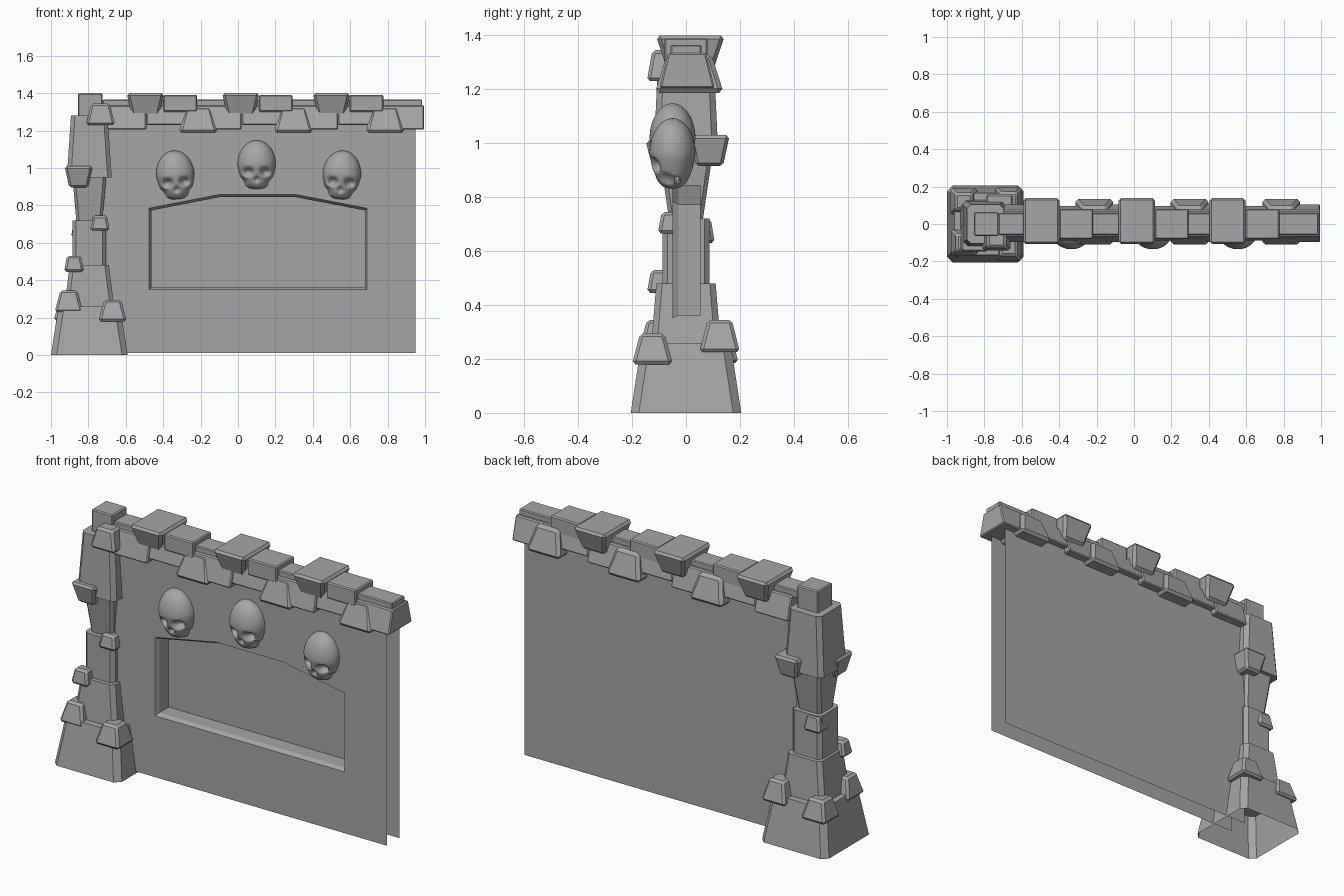
import bpy, bmesh, math
from mathutils import Vector

cube = bpy.data.objects.get("Cube")
if cube:
    bpy.data.objects.remove(cube)

stone = bpy.data.materials.new("grey_stone")
stone.use_nodes = True
stone.diffuse_color = (0.38, 0.38, 0.38, 1)
stone.node_tree.nodes["Principled BSDF"].inputs["Base Color"].default_value = (0.38, 0.38, 0.38, 1)


def finish(name, bm, normals=True):
    """Turn a bmesh into a stone object."""
    if normals:
        bmesh.ops.recalc_face_normals(bm, faces=bm.faces)
    mesh = bpy.data.meshes.new(name)
    bm.to_mesh(mesh)
    bm.free()
    mesh.materials.append(stone)
    obj = bpy.data.objects.new(name, mesh)
    bpy.context.collection.objects.link(obj)
    return obj


def bridge(bm, a, b):
    """Quads between two closed loops of vertices."""
    for i in range(len(a)):
        j = (i + 1) % len(a)
        bm.faces.new((a[i], a[j], b[j], b[i]))


def brick(name, cx, cy, z0, z1, low, high, bevel=0.012):
    """Tapered block with chamfered edges; low and high are (width, depth)."""
    bm = bmesh.new()
    loops = []
    for z, (w, d) in ((z0, low), (z1, high)):
        loops.append([bm.verts.new((cx + sx * w / 2, cy + sy * d / 2, z))
                      for sx, sy in ((-1, -1), (1, -1), (1, 1), (-1, 1))])
    bridge(bm, *loops)
    bm.faces.new(loops[0][::-1])
    bm.faces.new(loops[1])
    obj = finish(name, bm)
    if bevel:
        mod = obj.modifiers.new("chamfer", "BEVEL")
        mod.width = bevel
        mod.segments = 1
        mod.limit_method = 'NONE'
    return obj


def drum(name, cx, z0, z1, low, high, chamfer, closed=True):
    """Column stage: rectangle with cut corners, tapered; low and high are half sizes."""
    bm = bmesh.new()
    loops = []
    for z, (hx, hy) in ((z0, low), (z1, high)):
        c = chamfer
        pts = [(hx - c, -hy), (hx, c - hy), (hx, hy - c), (hx - c, hy),
               (c - hx, hy), (-hx, hy - c), (-hx, c - hy), (c - hx, -hy)]
        loops.append([bm.verts.new((cx + x, y, z)) for x, y in pts])
    bridge(bm, *loops)
    bm.faces.new(loops[1])
    if closed:
        bm.faces.new(loops[0][::-1])
    return finish(name, bm)


# Column stages
COL = -0.795
drum("column_base", COL, 0, 0.26, (0.205, 0.205), (0.165, 0.165), 0.03, closed=False)
drum("column_plinth", COL, 0.24, 0.48, (0.135, 0.13), (0.105, 0.11), 0.022)
drum("column_shaft", COL, 0.47, 0.72, (0.09, 0.088), (0.09, 0.088), 0.02)
drum("column_neck", COL, 0.7, 0.97, (0.068, 0.06), (0.092, 0.1), 0.015)
drum("column_head", COL, 0.95, 1.28, (0.12, 0.12), (0.098, 0.105), 0.022)
brick("column_cap", -0.79, 0, 1.26, 1.4, (0.13, 0.128), (0.13, 0.128), 0.006)

# Loose bricks around the column
W, N = (0.15, 0.15), (0.09, 0.09)
SW, SN = (0.105, 0.09), (0.075, 0.06)
brick("base_brick_front_right", -0.67, -0.125, 0.18, 0.295, W, N)
brick("base_brick_front_left", -0.905, -0.1, 0.23, 0.345, W, N)
brick("base_brick_back_right", -0.67, 0.125, 0.225, 0.345, W, N)
brick("base_brick_back_left", -0.91, 0.12, 0.185, 0.3, W, N)
brick("plinth_brick", -0.877, -0.1, 0.445, 0.53, SW, SN)
brick("shaft_brick_front", -0.738, -0.06, 0.665, 0.745, SW, SN)
brick("shaft_brick_back", -0.84, 0.062, 0.63, 0.72, SW, SN)
brick("head_brick_front", -0.852, -0.075, 0.895, 1.01, (0.1, 0.09), W)
brick("head_brick_back", -0.72, 0.087, 0.915, 1.03, (0.1, 0.1), W)
brick("top_brick_front", -0.735, -0.08, 1.23, 1.345, (0.155, 0.13), (0.1, 0.09))

# Wall front with a framed niche, and wall back; the end and underside stay open
FRONT, BACK = -0.05, 0.06
X0, X1, Z0, Z1 = -0.72, 0.95, 0.01, 1.27
outline = [(X0, Z0), (X1, Z0), (X1, Z1), (X0, Z1)]
opening = [(-0.475, 0.35), (0.69, 0.35), (0.69, 0.785), (0.31, 0.858), (-0.1, 0.858), (-0.475, 0.785)]


def opening_loop(bm, inset, y):
    mid = Vector((0.107, 0.6))
    loop = []
    for x, z in opening:
        sx = 1 if x < mid.x else -1
        sz = 1 if z < mid.y else -1
        loop.append(bm.verts.new((x + sx * inset, y, z + sz * inset)))
    return loop


bm = bmesh.new()
outer = [bm.verts.new((x, FRONT, z)) for x, z in outline]
rim = opening_loop(bm, 0, FRONT)
edges = [bm.edges.new((lp[i], lp[(i + 1) % len(lp)])) for lp in (outer, rim) for i in range(len(lp))]
bmesh.ops.triangle_fill(bm, edges=edges, use_beauty=True, normal=(0, -1, 0))
lip = opening_loop(bm, 0.012, FRONT + 0.022)
rear = opening_loop(bm, 0.012, BACK - 0.006)
bridge(bm, rim, lip)
bridge(bm, lip, rear)
bm.faces.new(rear)
finish("wall_front_with_niche", bm)

bm = bmesh.new()
bm.faces.new([bm.verts.new((x, BACK, z)) for x, z in reversed(outline)])
finish("wall_back", bm, normals=False)

# Coping courses along the wall top, with alternating lower edges
courses = [(-0.7, -0.49, 1.205), (-0.49, -0.25, 1.23), (-0.25, 0.02, 1.205), (0.02, 0.25, 1.23),
           (0.25, 0.535, 1.205), (0.535, 0.75, 1.23), (0.75, 0.995, 1.205)]
for i, (a, b, z) in enumerate(courses):
    deep = 0.205 if z < 1.22 else 0.185
    brick(f"coping_{i + 1}", (a + b) / 2, 0.004, z, 1.335, (b - a, deep), (b - a, 0.14), 0.006)
brick("ridge_beam", 0.13, 0, 1.32, 1.365, (1.71, 0.115), (1.71, 0.115), 0.005)

# Repeating merlons, ridge blocks and saddle bricks
for i, x in enumerate((-0.495, 0.015, 0.5)):
    brick(f"merlon_{i + 1}", x, 0.016, 1.27, 1.4, (0.14, 0.17), (0.2, 0.255), 0.014)
    brick(f"ridge_block_{i + 1}", x + 0.187, 0, 1.3, 1.39, (0.18, 0.16), (0.18, 0.16), 0.006)
for i, x in enumerate((-0.212, 0.297, 0.787)):
    brick(f"saddle_brick_{i + 1}", x, 0.012, 1.187, 1.33, (0.21, 0.255), (0.135, 0.165), 0.016)


# Skulls: one sphere shaped into cranium, jaw, eye sockets, nose and cheek hollows
def skull(name, x, z, tilt):
    dents = [(0.43, -0.3, 0.27, 0.19, 0.5), (-0.43, -0.3, 0.27, 0.19, 0.5),
             (0, -0.6, 0.13, 0.15, 0.35),
             (0.72, -0.72, 0.25, 0.22, 0.35), (-0.72, -0.72, 0.25, 0.22, 0.35)]
    bm = bmesh.new()
    bmesh.ops.create_uvsphere(bm, u_segments=48, v_segments=36, radius=1)
    for v in bm.verts:
        p = v.co
        r = math.hypot(p.x, p.y)
        if p.z < 0 and r > 0.01:
            s = r ** -0.4 * (1 + 0.17 * p.z)
            p.x *= s
            p.y *= s
        if p.y < 0:
            push = 0
            for dx, dz, rx, rz, depth in dents:
                d = ((p.x - dx) / rx) ** 2 + ((p.z - dz) / rz) ** 2
                push = max(push, depth * max(0, 1 - d) ** 0.6)
            p.y += push
        v.co = (p.x * 0.102, p.y * 0.085, p.z * 0.13)
    obj = finish(name, bm)
    obj.location = (x, -0.05, z)
    obj.rotation_euler.y = math.radians(tilt)
    for poly in obj.data.polygons:
        poly.use_smooth = True


skull("skull_right", -0.335, 0.963, -5)
skull("skull_middle", 0.1, 1.018, 0)
skull("skull_left", 0.555, 0.963, 5)
